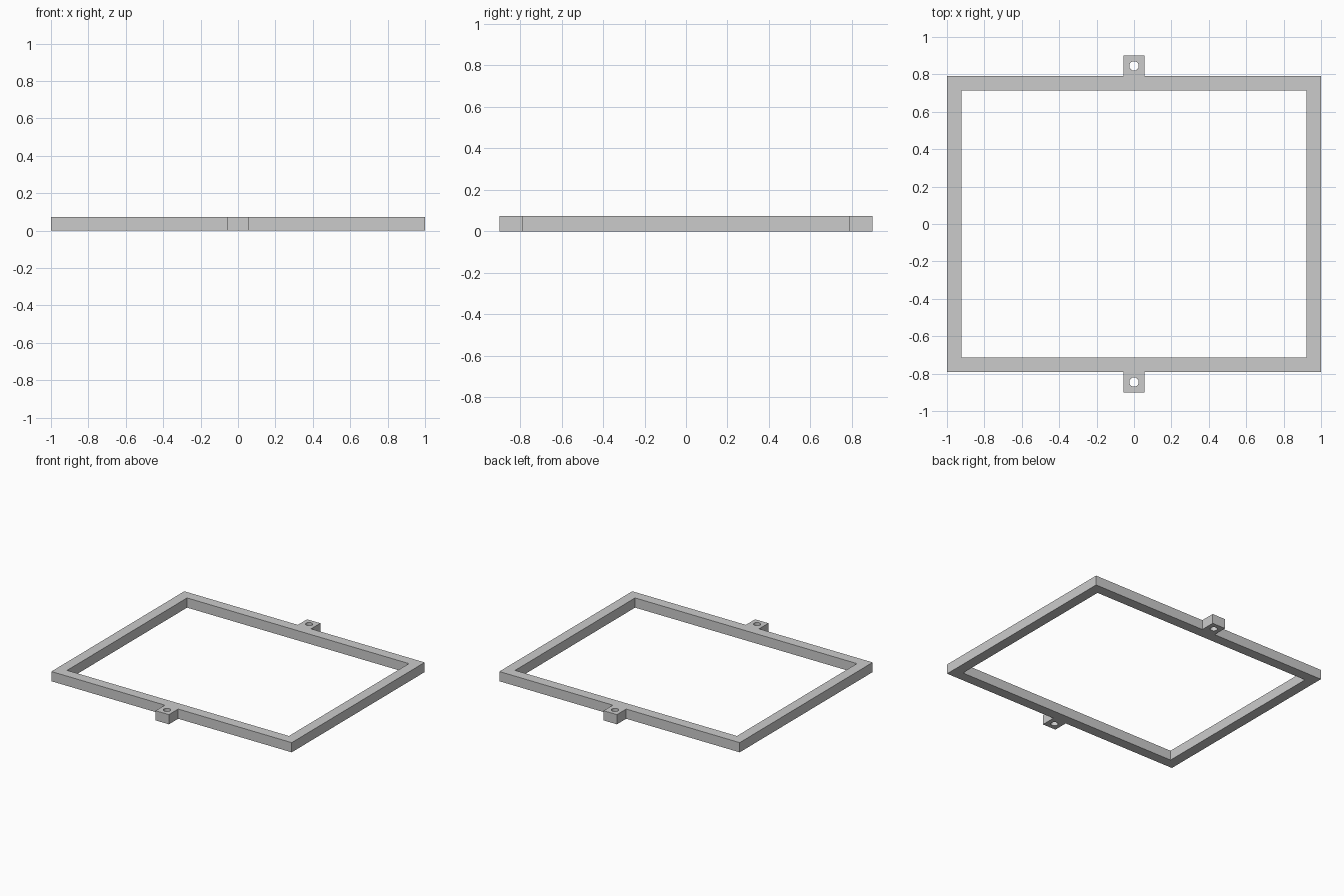
import bpy
import bmesh
from math import cos, sin, tau

cube = bpy.data.objects.get("Cube")
if cube:
    bpy.data.objects.remove(cube)

HEIGHT = 0.073
OUT_X, OUT_Y = 1.0, 0.79      # outer half sizes of the frame
RAIL = 0.077                  # rail width
TAB_X, TAB_Y = 0.055, 0.90    # tab half width and tip
HOLE_Y, HOLE_R = 0.845, 0.025

grey = bpy.data.materials.new("grey")
grey.use_nodes = True
grey.diffuse_color = (0.6, 0.6, 0.6, 1)
grey.node_tree.nodes["Principled BSDF"].inputs["Base Color"].default_value = grey.diffuse_color


def half_turn(points):
    """Complete an outline by repeating it turned by half a turn."""
    return points + [(-x, -y) for x, y in points]


def circle(cy, radius, sides=32):
    return [(radius * cos(tau * i / sides), cy + radius * sin(tau * i / sides))
            for i in range(sides)]


# Outline with tabs, inner opening and the two screw holes
outer = half_turn([(OUT_X, -OUT_Y), (OUT_X, OUT_Y), (TAB_X, OUT_Y),
                   (TAB_X, TAB_Y), (-TAB_X, TAB_Y), (-TAB_X, OUT_Y)])
ix, iy = OUT_X - RAIL, OUT_Y - RAIL
opening = half_turn([(ix, -iy), (ix, iy)])
loops = [outer, opening, circle(HOLE_Y, HOLE_R), circle(-HOLE_Y, HOLE_R)]

# Fill the profile flat and extrude it into a solid frame
bm = bmesh.new()
edges = []
for loop in loops:
    verts = [bm.verts.new((x, y, 0)) for x, y in loop]
    edges += [bm.edges.new((a, b)) for a, b in zip(verts, verts[1:] + verts[:1])]
bmesh.ops.triangle_fill(bm, edges=edges, use_beauty=True, normal=(0, 0, 1))
solid = bmesh.ops.extrude_face_region(bm, geom=bm.faces[:], use_keep_orig=True)
top = [v for v in solid["geom"] if isinstance(v, bmesh.types.BMVert)]
bmesh.ops.translate(bm, verts=top, vec=(0, 0, HEIGHT))
bmesh.ops.recalc_face_normals(bm, faces=bm.faces[:])

mesh = bpy.data.meshes.new("mounting_frame")
bm.to_mesh(mesh)
bm.free()
mesh.materials.append(grey)
frame = bpy.data.objects.new("mounting_frame", mesh)
bpy.context.collection.objects.link(frame)

# Smooth the hole walls, keep the edges sharp
bpy.context.view_layer.objects.active = frame
frame.select_set(True)
bpy.ops.object.shade_smooth_by_angle()
